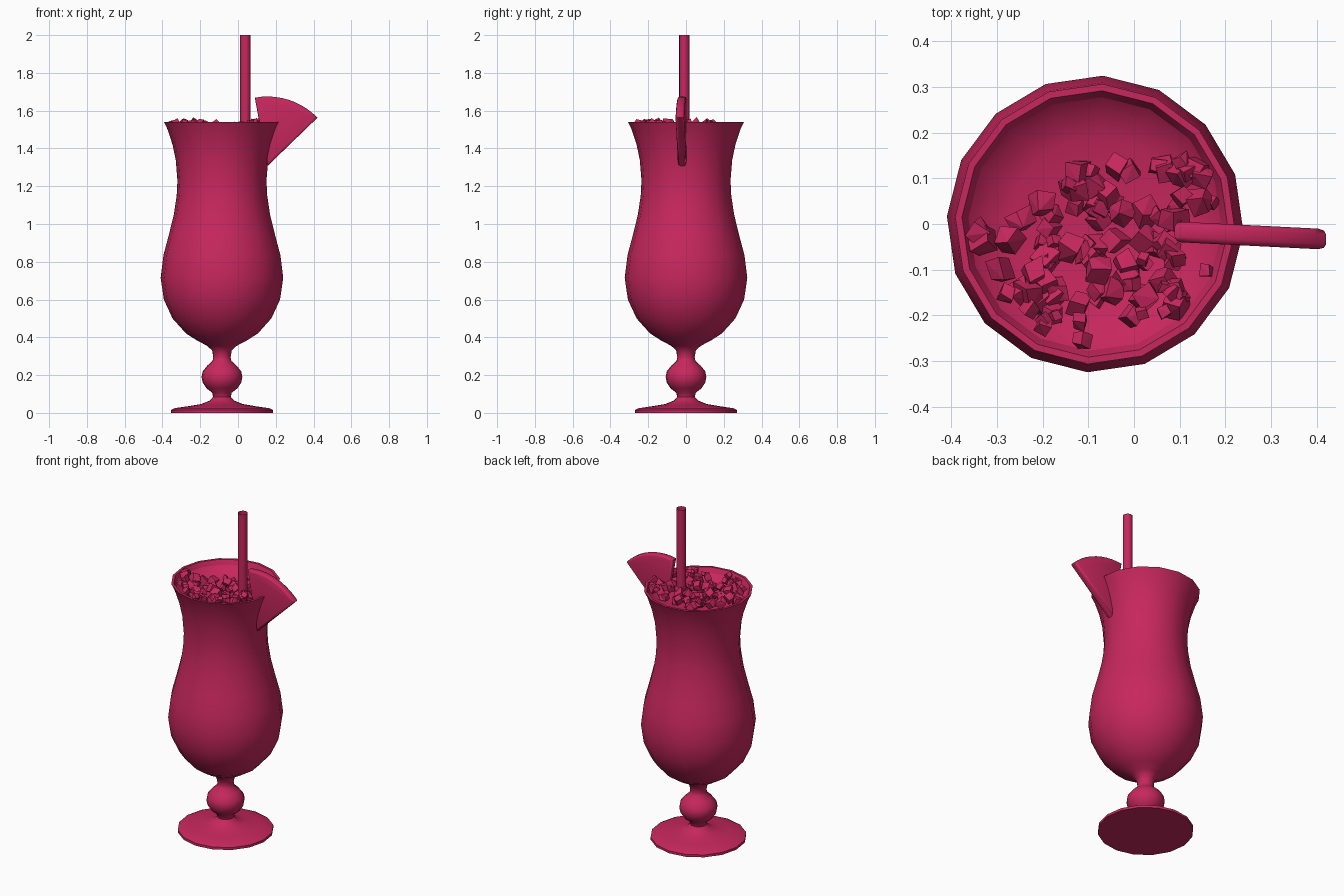
import bpy, bmesh, math, random
from mathutils import Vector

if "Cube" in bpy.data.objects:
    bpy.data.objects.remove(bpy.data.objects["Cube"])

random.seed(7)
CX = -0.085          # axis of the glass
SIDES = 16
TURN = math.radians(-3)

mat = bpy.data.materials.new("crimson")
mat.diffuse_color = (0.57, 0.02, 0.11, 1)
mat.use_nodes = True
mat.node_tree.nodes["Principled BSDF"].inputs["Base Color"].default_value = mat.diffuse_color


def finish(bm, name, smooth=None):
    me = bpy.data.meshes.new(name)
    bm.to_mesh(me)
    bm.free()
    ob = bpy.data.objects.new(name, me)
    bpy.context.collection.objects.link(ob)
    me.materials.append(mat)
    if smooth:
        bpy.ops.object.select_all(action='DESELECT')
        ob.select_set(True)
        bpy.context.view_layer.objects.active = ob
        bpy.ops.object.shade_smooth_by_angle(angle=math.radians(smooth))
    return ob


def lathe(name, profile, cx, cy, sides, turn=0.0, smooth=40):
    """Revolve (radius, z) points about a vertical axis."""
    bm = bmesh.new()
    rings = []
    for r, z in profile:
        if r == 0:
            rings.append([bm.verts.new((cx, cy, z))] * sides)
            continue
        rings.append([bm.verts.new((cx + r * math.cos(turn + math.tau * i / sides),
                                    cy + r * math.sin(turn + math.tau * i / sides), z))
                      for i in range(sides)])
    for a, b in zip(rings, rings[1:]):
        for i in range(sides):
            j = (i + 1) % sides
            bm.faces.new(list(dict.fromkeys((a[i], a[j], b[j], b[i]))))
    return finish(bm, name, smooth)


# Glass: foot, knop stem, tulip bowl, rim and inner wall
outer = [(0, 0), (.27, 0), (.27, .015), (.25, .025), (.18, .035), (.11, .047), (.065, .065),
         (.047, .085), (.052, .107), (.082, .13), (.102, .16), (.108, .19), (.102, .22),
         (.078, .25), (.05, .275), (.046, .295), (.052, .33), (.078, .355), (.13, .382),
         (.19, .42), (.262, .5), (.308, .6), (.325, .715), (.31, .835), (.282, .94),
         (.255, 1.05), (.24, 1.15), (.236, 1.23), (.245, 1.34), (.262, 1.42),
         (.288, 1.5), (.307, 1.54)]
inner = [(.292, 1.54), (.272, 1.5), (.247, 1.42), (.23, 1.34), (.221, 1.23), (.225, 1.15),
         (.24, 1.05), (.267, .94), (.295, .835), (.31, .715), (.293, .6), (.247, .5),
         (.175, .435), (0, .39)]
lathe("glass", outer + inner, CX, 0, SIDES, TURN)

# Drink surface, dished towards the middle
lathe("drink", [(.281, 1.515), (.25, 1.485), (.19, 1.465), (.1, 1.455), (0, 1.45)],
      CX, 0, SIDES, TURN)

# Straw: thin open tube
lathe("straw", [(.028, .6), (.028, 2.0)], .039, -.009, 10, 0.2)

# Fruit wedge hooked on the rim
bm = bmesh.new()
apex, R, N = Vector((.156, 0, 1.307)), .368, 10
pts = [apex] + [apex + R * Vector((math.cos(a), 0, math.sin(a)))
                for a in (math.radians(44 + 56.5 * i / N) for i in range(N + 1))]
face = bm.faces.new([bm.verts.new(p) for p in pts])
ext = bmesh.ops.extrude_face_region(bm, geom=[face])
for v in ext["geom"]:
    if isinstance(v, bmesh.types.BMVert):
        v.co.y -= .045
bmesh.ops.recalc_face_normals(bm, faces=bm.faces)
flat = [f for f in bm.faces if len(f.verts) > 4]
bmesh.ops.bevel(bm, geom=list({e for f in flat for e in f.edges}), offset=.012,
                segments=2, profile=.5, affect='EDGES')
for v in bm.verts:       # slight turn about the upright
    v.co.y += .005 - .05 * (v.co.x - .1)
finish(bm, "fruit_wedge", 50)

# Crushed ice: jittered cubes, hulled into chips
bm = bmesh.new()
count = 0
while count < 95:
    x, y = random.uniform(-.36, .19), random.uniform(-.26, .17)
    r = math.hypot(x - CX, y)
    if r > .265 or y > .16 + .35 * min(x, 0) or (x < -.2 and random.random() < .5):
        continue
    size = random.uniform(.012, .026)
    z = 1.455 + .9 * r * r + random.uniform(.0, .045)
    z = min(z, 1.555 - 1.3 * size)
    ax, ay, az = (Vector([random.gauss(0, 1) for _ in range(3)]).normalized() for _ in range(3))
    ay = ax.cross(ay).normalized()
    az = ax.cross(ay)
    chip = []
    for sx in (-1, 1):
        for sy in (-1, 1):
            for sz in (-1, 1):
                j = [random.uniform(.65, 1.1) * size for _ in range(3)]
                chip.append(bm.verts.new(Vector((x, y, z)) + ax * sx * j[0]
                                         + ay * sy * j[1] + az * sz * j[2]))
    bmesh.ops.convex_hull(bm, input=chip)
    count += 1
finish(bm, "crushed_ice")
